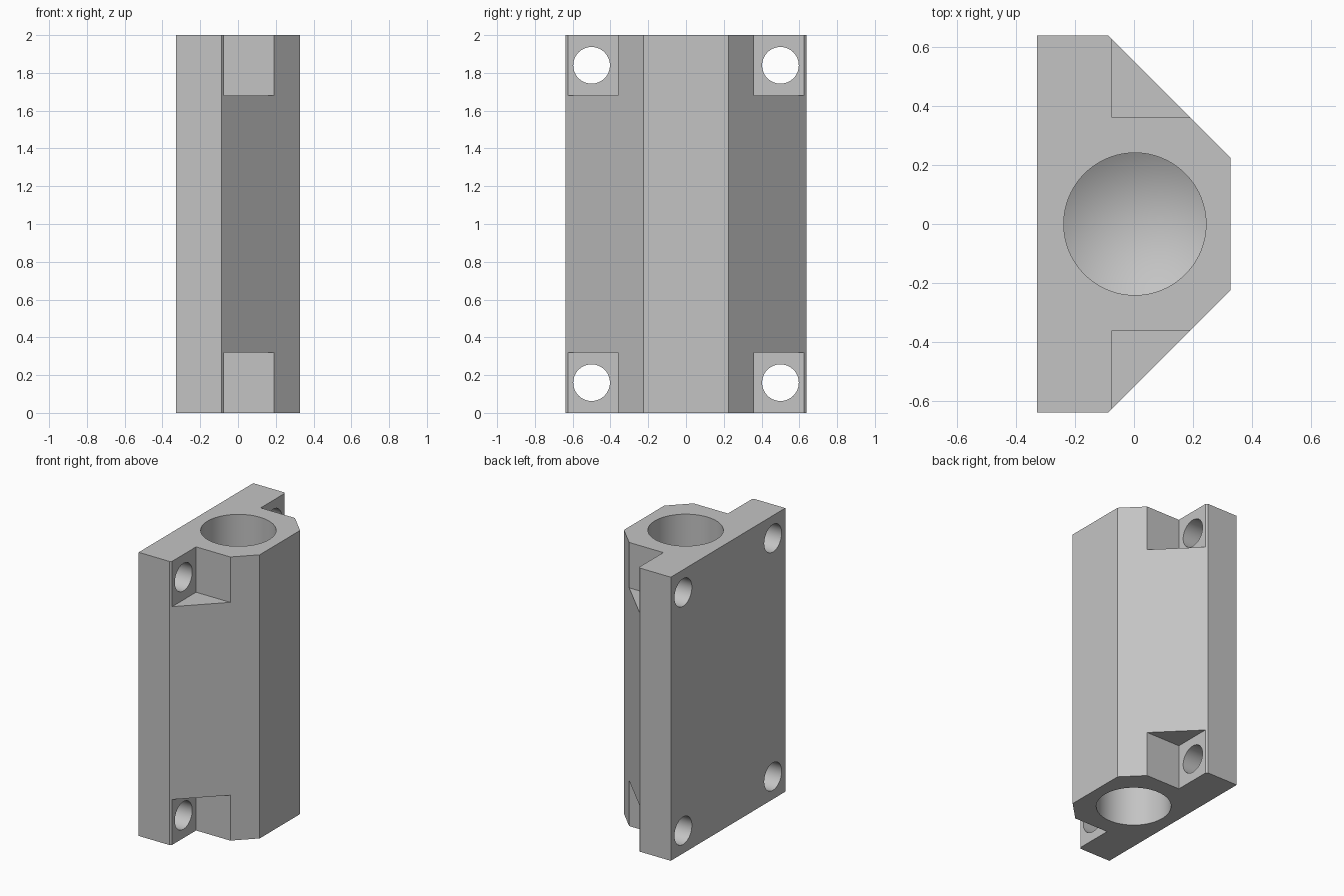
import bpy, bmesh, math
from mathutils import Matrix, Vector

cube = bpy.data.objects.get("Cube")
if cube:
    bpy.data.objects.remove(cube, do_unlink=True)

HEIGHT = 2.0
BORE_RADIUS, BORE_DEPTH = 0.241, 0.7
TIP = BORE_RADIUS * math.tan(math.radians(31))

grey = bpy.data.materials.new("plain grey")
grey.use_nodes = True
colour = (0.55, 0.55, 0.55, 1)
grey.diffuse_color = colour
grey.node_tree.nodes["Principled BSDF"].inputs["Base Color"].default_value = colour


def make_object(name, bm):
    bmesh.ops.recalc_face_normals(bm, faces=bm.faces)
    mesh = bpy.data.meshes.new(name)
    bm.to_mesh(mesh)
    bm.free()
    mesh.materials.append(grey)
    obj = bpy.data.objects.new(name, mesh)
    bpy.context.collection.objects.link(obj)
    return obj


def box(name, low, high):
    low, high = Vector(low), Vector(high)
    bm = bmesh.new()
    bmesh.ops.create_cube(bm, size=1, matrix=Matrix.Translation((low + high) / 2)
                          @ Matrix.Diagonal((*(high - low), 1)))
    return make_object(name, bm)


def cylinder(name, radius, length, matrix, tip=0):
    bm = bmesh.new()
    bmesh.ops.create_cone(bm, cap_ends=True, segments=96, radius1=radius,
                          radius2=radius, depth=length)
    if tip:  # drill point on the far end
        end = [f for f in bm.faces if f.normal.z > 0.9]
        bmesh.ops.poke(bm, faces=end, offset=tip)
    bmesh.ops.transform(bm, matrix=matrix, verts=bm.verts)
    return make_object(name, bm)


# Block: flat-backed outline with two chamfered corners, extruded upwards
outline = [(-0.328, 0.638), (-0.087, 0.638), (0.327, 0.225)]
outline += [(x, -y) for x, y in reversed(outline)]
bm = bmesh.new()
base = bm.faces.new([bm.verts.new((x, y, 0)) for x, y in outline])
top = bmesh.ops.extrude_face_region(bm, geom=[base])["geom"]
bmesh.ops.translate(bm, vec=(0, 0, HEIGHT),
                    verts=[v for v in top if isinstance(v, bmesh.types.BMVert)])
block = make_object("mounting_block", bm)

cutters = []

# Corner notches and mounting holes
for side in (-1, 1):
    for end in (-1, 1):
        mid = HEIGHT / 2
        ys = sorted((side * 0.36, side * 0.8))
        zs = sorted((mid + end * 0.68, mid + end * 1.2))
        cutters.append(box("notch_cutter", (-0.075, ys[0], zs[0]), (0.6, ys[1], zs[1])))
        place = Matrix.Translation((0, side * 0.5, mid + end * 0.84))
        cutters.append(cylinder("hole_cutter", 0.097, 1.2,
                                place @ Matrix.Rotation(math.pi / 2, 4, "Y")))

# Drilled bore in each end
for z, angle in ((0, 0), (HEIGHT, math.pi)):
    place = Matrix.Translation((0.003, 0, z)) @ Matrix.Rotation(angle, 4, "X")
    cutters.append(cylinder("bore_cutter", BORE_RADIUS, 2 * BORE_DEPTH, place, TIP))

bpy.ops.object.select_all(action="DESELECT")
bpy.context.view_layer.objects.active = block
block.select_set(True)
for cutter in cutters:
    cutter.hide_render = True
    mod = block.modifiers.new("cut", "BOOLEAN")
    mod.operation, mod.solver, mod.object = "DIFFERENCE", "EXACT", cutter
    bpy.ops.object.modifier_apply(modifier=mod.name)
    bpy.data.objects.remove(cutter, do_unlink=True)

bpy.ops.object.shade_smooth_by_angle(angle=math.radians(25))
